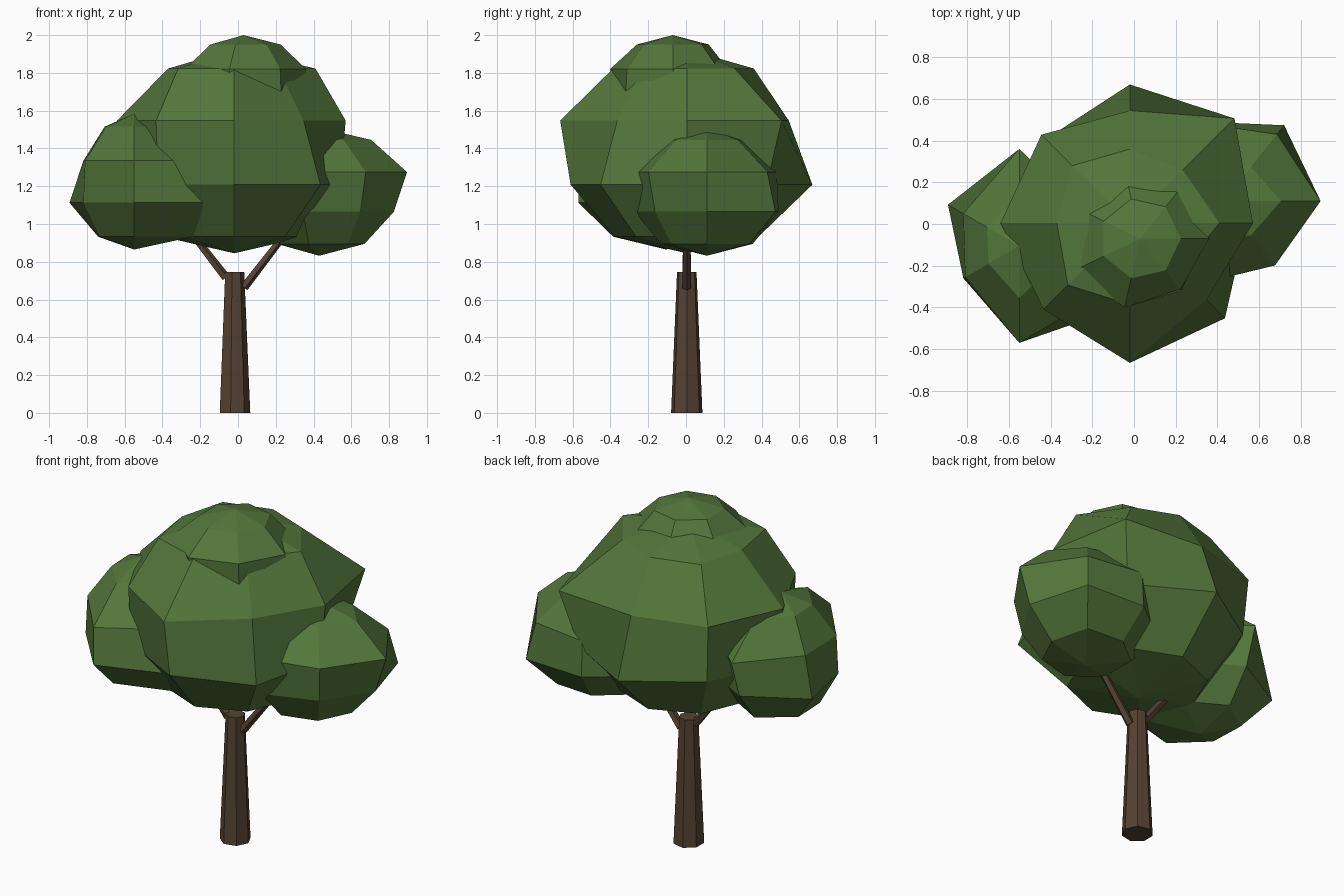
import bpy, bmesh, math
from mathutils import Vector

if "Cube" in bpy.data.objects:
    bpy.data.objects.remove(bpy.data.objects["Cube"])


def material(name, rgb):
    m = bpy.data.materials.new(name)
    m.diffuse_color = (*rgb, 1)
    m.use_nodes = True
    m.node_tree.nodes["Principled BSDF"].inputs["Base Color"].default_value = m.diffuse_color
    return m


LEAF = material("leaf green", (0.088, 0.185, 0.044))
BARK = material("bark brown", (0.092, 0.055, 0.032))


def finish(name, bm, mat):
    bmesh.ops.recalc_face_normals(bm, faces=bm.faces)
    mesh = bpy.data.meshes.new(name)
    bm.to_mesh(mesh)
    bm.free()
    mesh.materials.append(mat)
    ob = bpy.data.objects.new(name, mesh)
    bpy.context.collection.objects.link(ob)
    return ob


def foliage(name, centre, height, top, bottom, rings, start=0):
    """Uneven low-poly ball: level rings at 36 degree steps, own radius per corner."""
    bm = bmesh.new()
    n = max(len(r) for r in rings if isinstance(r, list))
    cx, cy, cz = centre
    loops = []
    for i, radii in enumerate(rings):
        z = cz + height * math.cos(math.radians(36 * (i + 1)))
        if not isinstance(radii, list):
            radii = [radii] * n
        loop = []
        for k, r in enumerate(radii):
            a = math.radians(start) + math.tau * k / n
            loop.append(bm.verts.new((cx + r * math.cos(a), cy + r * math.sin(a), z)))
        loops.append(loop)
    up, down = bm.verts.new((cx, cy, top)), bm.verts.new((cx, cy, bottom))
    for k in range(n):
        j = (k + 1) % n
        bm.faces.new((up, loops[0][k], loops[0][j]))
        bm.faces.new((down, loops[-1][j], loops[-1][k]))
        for a, b in zip(loops, loops[1:]):
            bm.faces.new((a[k], b[k], b[j], a[j]))
    return finish(name, bm, LEAF)


def limb(name, p, q, r1, r2, sides):
    """Tapered rod from p to q."""
    p, q = Vector(p), Vector(q)
    d = q - p
    bm = bmesh.new()
    bmesh.ops.create_cone(bm, cap_ends=True, segments=sides, radius1=r1, radius2=r2, depth=d.length)
    # put the first corner on +x before tilting
    first = min((v for v in bm.verts), key=lambda v: v.co.z).co
    turn = -math.atan2(first.y, first.x)
    for v in bm.verts:
        c, s = math.cos(turn), math.sin(turn)
        v.co.x, v.co.y = c * v.co.x - s * v.co.y, s * v.co.x + c * v.co.y
        v.co = Vector((0, 0, 1)).rotation_difference(d) @ v.co + (p + q) / 2
    return finish(name, bm, BARK)


# trunk and two branches
limb("trunk", (-0.02, 0.004, 0), (-0.02, 0.004, 0.745), 0.085, 0.053, 7)
limb("branch_left", (-0.065, 0.004, 0.715), (-0.30, 0.004, 1.02), 0.025, 0.018, 5)
limb("branch_right", (0.03, 0.004, 0.665), (0.29, 0.004, 1.0), 0.025, 0.018, 5)

# main crown, 8 sides
foliage("crown_main", (-0.02, 0.004, 1.378), 0.55, 1.925, 0.845, [
    [0.43, 0.36, 0.355, 0.39, 0.35, 0.42, 0.39, 0.33],
    [0.59, 0.71, 0.54, 0.60, 0.62, 0.585, 0.67, 0.52],
    [0.56, 0.60, 0.665, 0.57, 0.58, 0.57, 0.615, 0.645],
    0.38])

# top tuft, 7 sides
foliage("crown_top", (0.03, -0.07, 1.74), 0.26, 2.0, 1.48, [
    0.195,
    [0.33, 0.31, 0.30, 0.31, 0.345, 0.34, 0.31],
    0.32, 0.19])

# left clump, 6 sides with a corner facing front
foliage("crown_left", (-0.55, -0.105, 1.224), 0.36, 1.584, 0.865, [
    [0.22, 0.24, 0.18, 0.17, 0.25, 0.19],
    [0.35, 0.465, 0.31, 0.30, 0.465, 0.46],
    [0.40, 0.39, 0.395, 0.31, 0.465, 0.58],
    [0.25, 0.25, 0.22, 0.21, 0.28, 0.36]], start=30)

# right clump, 7 sides
foliage("crown_right", (0.43, 0.11, 1.17), 0.34, 1.51, 0.832, [
    [0.275, 0.21, 0.21, 0.21, 0.21, 0.21, 0.21],
    [0.465, 0.41, 0.38, 0.38, 0.38, 0.40, 0.395],
    [0.395, 0.465, 0.39, 0.40, 0.40, 0.39, 0.35],
    [0.24, 0.29, 0.25, 0.25, 0.25, 0.25, 0.24]])
